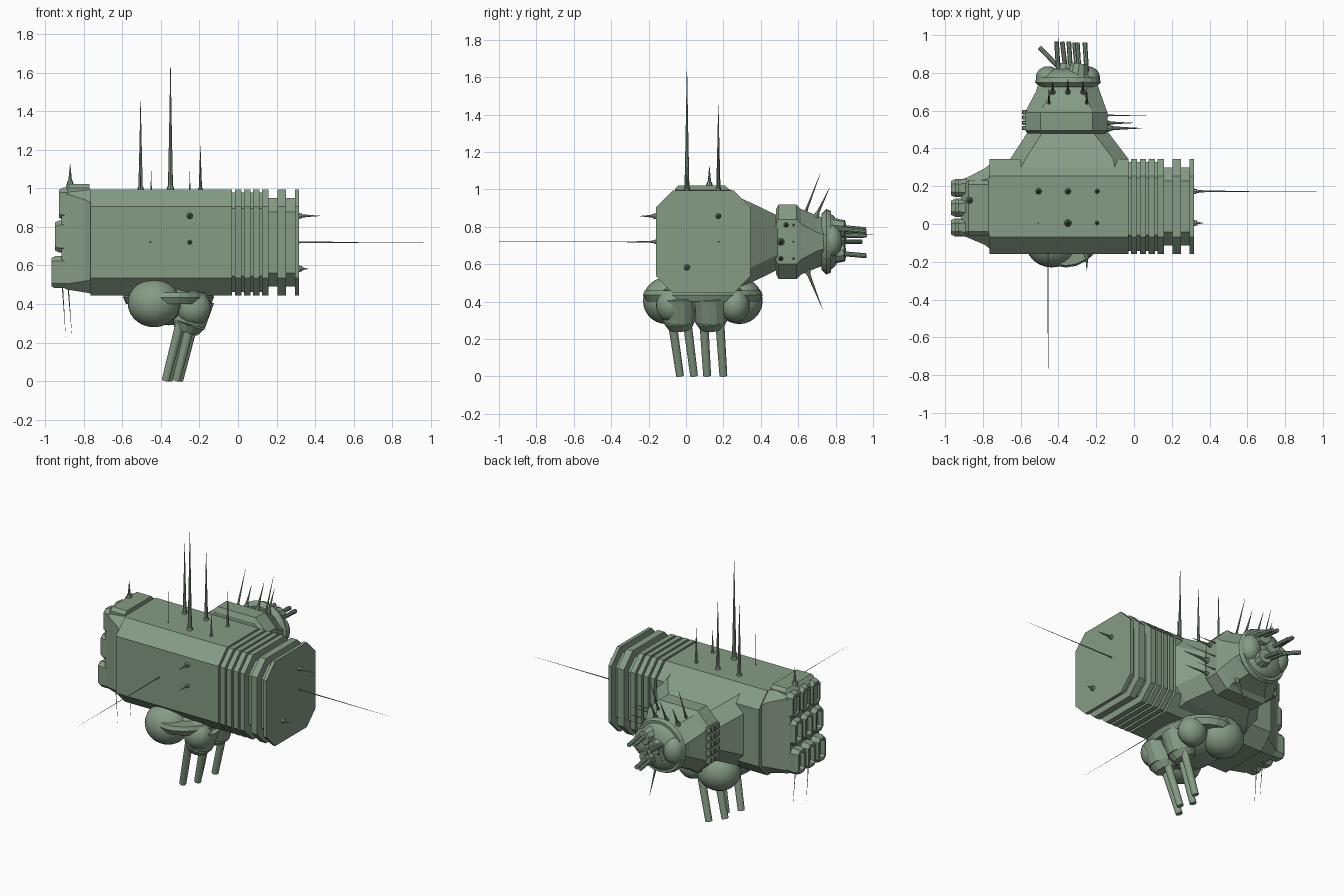
import bpy, bmesh
from mathutils import Vector, Matrix

mat = bpy.data.materials.new("hull_green")
mat.diffuse_color = (0.24, 0.33, 0.24, 1)


def finish(name, bm, smooth=False):
    bmesh.ops.recalc_face_normals(bm, faces=bm.faces)
    me = bpy.data.meshes.new(name)
    bm.to_mesh(me)
    bm.free()
    me.materials.append(mat)
    for p in me.polygons:
        p.use_smooth = smooth
    ob = bpy.data.objects.new(name, me)
    bpy.context.collection.objects.link(ob)
    return ob


def loft(name, axis, sections):
    """Chamfered-rectangle sections (pos, a0, a1, b0, b1, chamfer) skinned along x or y."""
    bm = bmesh.new()
    rings = []
    for p, a0, a1, b0, b1, c in sections:
        pts = [(a0 + c, b0), (a1 - c, b0), (a1, b0 + c), (a1, b1 - c),
               (a1 - c, b1), (a0 + c, b1), (a0, b1 - c), (a0, b0 + c)]
        rings.append([bm.verts.new((p, a, b) if axis == 'x' else (a, p, b)) for a, b in pts])
    for r, s in zip(rings, rings[1:]):
        for i in range(8):
            j = (i + 1) % 8
            bm.faces.new((r[i], r[j], s[j], s[i]))
    bm.faces.new(rings[0])
    bm.faces.new(rings[-1])
    return finish(name, bm)


def rod(name, parts, n=10, scale=None):
    """Tapered cylinders (start, end, r1, r2); optional (scale, centre)."""
    bm = bmesh.new()
    for a, b, r1, r2 in parts:
        a, b = Vector(a), Vector(b)
        d = b - a
        m = Matrix.Translation((a + b) / 2) @ d.to_track_quat('Z', 'Y').to_matrix().to_4x4()
        bmesh.ops.create_cone(bm, cap_ends=True, segments=n, radius1=r1, radius2=r2,
                              depth=d.length, matrix=m)
    if scale:
        s, c = scale
        bmesh.ops.scale(bm, vec=s, space=Matrix.Translation(-Vector(c)), verts=bm.verts)
    return finish(name, bm)


def ball(name, c, r):
    bm = bmesh.new()
    bmesh.ops.create_uvsphere(bm, u_segments=24, v_segments=14, radius=1,
                              matrix=Matrix.Translation(c) @ Matrix.Diagonal((*r, 1)))
    return finish(name, bm, True)


def antenna(name, base, tip, r):
    """Flared foot, collar and a needle."""
    a, b = Vector(base), Vector(tip)
    d = (b - a).normalized()
    mid = a.lerp(b, 0.45)
    rod(name, [(a - d * .015, a + d * r * 1.5, r * 1.7, r),
               (a, mid, r * .9, r * .5), (mid, b, r * .5, r * .08)], 8)


# main hull with the ribbed end
def hull(x, k=0):
    return (x, -.16 + k, .345 - k, .445 + k, .995 - k, .09 - k * .4)


secs = [hull(-.765), hull(-.03)]
x = -.03
for i in range(4):
    secs += [hull(x, .018), hull(x + .014, .018), hull(x + .014), hull(x + .047)]
    x += .047
secs += [hull(.158, .045), hull(.205, .045), hull(.205), hull(.25),
         hull(.25, .045), hull(.295, .045), hull(.295), hull(.317)]
loft("main_hull", 'x', secs)

# launcher head and its raised spine
loft("launcher_head", 'x', [(-.74, -.15, .335, .45, .99, .08), (-.79, -.11, .295, .46, 1.0, .06),
                            (-.885, -.07, .245, .475, 1.0, .03), (-.915, -.06, .235, .49, .98, .03)])
loft("head_spine", 'x', [(-.77, -.06, .23, .9, 1.022, .02), (-.875, -.06, .23, .9, 1.022, .02),
                         (-.905, -.05, .22, .9, .99, .02)])

# 3 x 3 launcher cells, stepped outwards towards the bottom
for row, z in enumerate((.565, .75, .92)):
    for col in range(3):
        y, f = -.018 + .104 * col, -.968 + .02 * row
        s = []
        for px, w, h in ((-.88, .048, .083), (f + .02, .048, .083), (f, .038, .073),
                         (f, .026, .058), (f + .03, .026, .058)):
            s.append((px, y - w, y + w, z - h, z + h, w * .5))
        loft("launcher_cell", 'x', s)

# rear neck, collar and nose
loft("rear_neck", 'y', [(.22, -.70, -.03, .455, .985, .06), (.345, -.655, -.03, .50, .93, .08),
                        (.49, -.56, -.14, .57, .86, .08)])
loft("neck_collar", 'y', [(.48, -.565, -.15, .55, .89, .07), (.495, -.575, -.14, .52, .92, .08),
                          (.59, -.575, -.14, .52, .92, .08), (.615, -.565, -.15, .545, .895, .08),
                          (.70, -.52, -.18, .58, .86, .09), (.76, -.50, -.20, .60, .84, .09)])

# small cell grid on the left of the collar
for i in range(4):
    for j in range(5):
        y, z = .508 + .028 * i, .62 + .05 * j
        loft("collar_cell", 'x', [(-.56, y - .011, y + .011, z - .021, z + .021, .004),
                                  (-.588, y - .011, y + .011, z - .021, z + .021, .004),
                                  (-.594, y - .008, y + .008, z - .016, z + .016, .003)])

# rear gun turret
rc = (-.35, .78, .72)
rod("rear_turret_ring", [((-.35, .725, .72), (-.35, .75, .72), .15, .175),
                         ((-.35, .75, .72), (-.35, .775, .72), .175, .165)], 24)
ball("rear_turret_dome", (-.35, .765, .72), (.15, .065, .15))
for sx in (-1, 1):
    ball("rear_turret_bulb", (-.35 + sx * .105, .775, .725), (.065, .06, .085))
for z, px in ((.66, -.31), (.74, -.37), (.79, -.30)):
    rod("rear_gun_mount", [((px, .77, z), (px + .01, .85, z), .062, .045)], 10)
for px, z, tx, tz, ty in ((-.40, .76, -.41, .775, .965), (-.36, .75, -.38, .755, .965),
                          (-.335, .66, -.345, .645, .965), (-.30, .66, -.315, .645, .96),
                          (-.29, .80, -.30, .785, .96), (-.25, .79, -.26, .775, .96),
                          (-.37, .72, -.50, .72, .935)):
    rod("rear_barrel", [((px, .80, z), (tx, ty, tz), .013, .013)], 10)
rod("rear_needle", [((-.395, .85, .765), (-.40, 1.0, .76), .004, .001)], 6)

# belly turret: oval flange, bulbs, mounts and barrels
tc = (-.36, .09, .42)
rod("belly_flange", [((-.36, .09, .40), (-.36, .09, .435), .30, .32),
                     ((-.36, .09, .435), (-.36, .09, .46), .32, .31)], 28, ((.735, 1, 1), tc))
ball("belly_dome", (-.36, .09, .41), (.19, .24, .12))
for s in (-1, 1):
    ball("belly_bulb", (-.435, .09 + s * .195, .405), (.137, .125, .125))
    ball("belly_side_bulb", (-.23, .09 + s * .17, .38), (.09, .08, .09))
for y in (-.035, .135):
    rod("belly_gun_mount", [((-.215, y - .005, .43), (-.255, y, .30), .095, .088),
                            ((-.255, y, .30), (-.27, y + .005, .26), .088, .065)], 14)
for i, (y0, y1) in enumerate(((-.075, -.032), (.005, .043), (.095, .113), (.18, .2))):
    x1 = (-.375, -.32, -.36, -.305)[i]
    rod("belly_barrel", [((x1 + .075, y0, .30), (x1, y1, .003), .024, .021)], 14)

# antennas: top, front side, ribbed end, head, neck
for base, tip, r in (
        ((-.505, .173, .99), (-.505, .173, 1.45), .013), ((-.35, .173, .99), (-.35, .173, 1.43), .013),
        ((-.195, .173, .99), (-.195, .173, 1.22), .010), ((-.35, .005, .99), (-.35, .005, 1.63), .015),
        ((-.195, .005, .99), (-.195, .005, 1.14), .009), ((-.505, .005, .99), (-.505, .005, 1.2), .003),
        ((-.25, -.16, .857), (-.25, -.245, .857), .012), ((-.25, -.16, .72), (-.25, -.24, .72), .009),
        ((-.455, -.16, .72), (-.455, -1.0, .72), .0035),
        ((.317, .173, .857), (.425, .173, .857), .011), ((.317, .173, .72), (.97, .173, .72), .0045),
        ((.317, .005, .583), (.365, .005, .583), .012),
        ((-.87, .125, 1.02), (-.87, .125, 1.125), .013),
        ((-.91, .04, .49), (-.893, .04, .23), .0035), ((-.88, .13, .48), (-.86, .13, .23), .0035),
        ((-.14, .507, .72), (.04, .507, .72), .014), ((-.14, .507, .63), (.03, .507, .63), .010),
        ((-.14, .535, .81), (0, .535, .81), .010), ((-.14, .575, .72), (.10, .575, .72), .004),
        ((-.14, .575, .63), (.0, .575, .63), .005), ((-.14, .575, .81), (.0, .575, .81), .005)):
    antenna("antenna", base, tip, r)
for px, k in ((-.43, .8), (-.35, 1), (-.27, .9)):
    antenna("nose_spike", (px, .70, .865), (px, .70 + .068 * k, .865 + .145 * k), .010)
for px in (-.45, -.25):
    antenna("nose_spike", (px, .64, .88), (px, .72, 1.09), .008)
antenna("nose_spike_low", (-.25, .65, .56), (-.25, .73, .36), .011)
